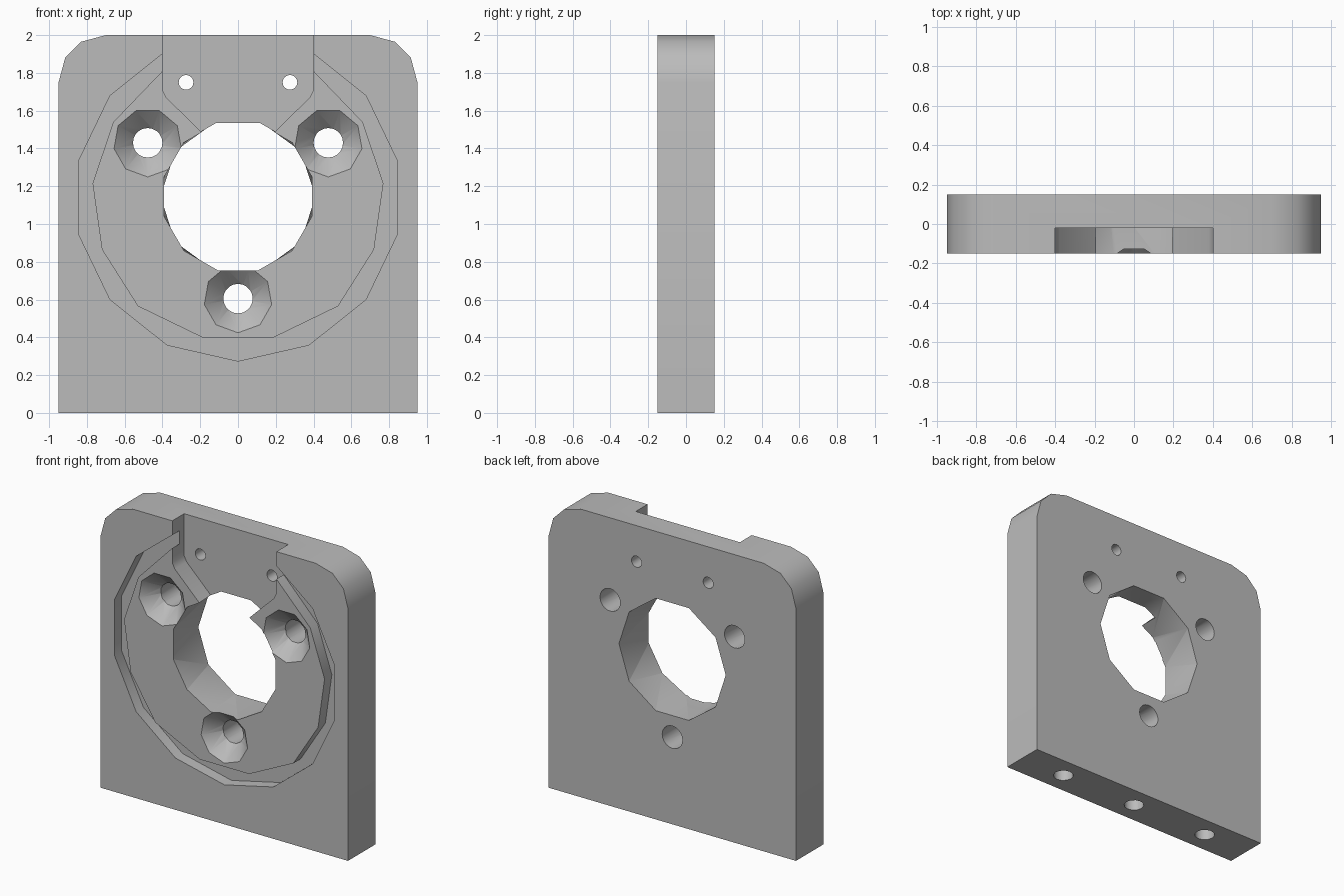
import bpy, bmesh, math

if "Cube" in bpy.data.objects:
    bpy.data.objects.remove(bpy.data.objects["Cube"], do_unlink=True)

T = 0.15           # half thickness
CZ = 1.145         # bore centre height
FRONT = -T - 0.05  # cutters start just outside the front

grey = bpy.data.materials.new("plain grey")
grey.use_nodes = True
grey.diffuse_color = (0.5, 0.5, 0.5, 1)
grey.node_tree.nodes["Principled BSDF"].inputs["Base Color"].default_value = (0.5, 0.5, 0.5, 1)


def ngon(cx, cz, r, n, start=-90):
    """Regular polygon in the x-z plane."""
    angles = [math.radians(start + 360 * i / n) for i in range(n)]
    return [(cx + r * math.cos(a), cz + r * math.sin(a)) for a in angles]


def mirrored(half):
    """Close a right-hand outline with its mirror image."""
    return half + [(-x, z) for x, z in reversed(half) if x > 0]


def loft(name, front, y0, back, y1):
    """Solid between two outlines; differing counts are bridged by a hull."""
    bm = bmesh.new()
    a = [bm.verts.new((x, y0, z)) for x, z in front]
    b = [bm.verts.new((x, y1, z)) for x, z in back]
    if len(a) == len(b):
        bm.faces.new(a)
        bm.faces.new(b[::-1])
        for i in range(len(a)):
            j = (i + 1) % len(a)
            bm.faces.new((a[j], a[i], b[i], b[j]))
    else:
        bmesh.ops.convex_hull(bm, input=bm.verts)
    bmesh.ops.recalc_face_normals(bm, faces=bm.faces)
    me = bpy.data.meshes.new(name)
    bm.to_mesh(me)
    bm.free()
    me.materials.append(grey)
    ob = bpy.data.objects.new(name, me)
    bpy.context.collection.objects.link(ob)
    return ob


def prism(name, outline, y0, y1):
    return loft(name, outline, y0, outline, y1)


def cut(target, cutter):
    """Subtract the cutter and discard it."""
    bpy.ops.object.select_all(action="DESELECT")
    bpy.context.view_layer.objects.active = target
    target.select_set(True)
    mod = target.modifiers.new("cut", "BOOLEAN")
    mod.operation = "DIFFERENCE"
    mod.solver = "EXACT"
    mod.object = cutter
    bpy.ops.object.modifier_apply(modifier=mod.name)
    bpy.data.objects.remove(cutter, do_unlink=True)


# Plate with rounded upper corners
plate = prism("mounting_plate", mirrored(
    [(0.95, 0), (0.95, 1.75), (0.915, 1.88), (0.83, 1.965), (0.70, 2.0)]), -T, T)

# Shallow ring groove around the raised disc
groove = prism("groove_cutter", ngon(0, 1.14, 0.866, 14), FRONT, -T + 0.08)
disc = prism("disc_cutter", mirrored(
    [(0.19, 0.40), (0.53, 0.565), (0.72, 0.865), (0.77, 1.215),
     (0.66, 1.54), (0.40, 1.81), (0.20, 1.88)]), FRONT - 0.1, 0)
cut(groove, disc)
cut(plate, groove)

# Notch running from the top edge into the bore
cut(plate, prism("notch_cutter", mirrored(
    [(0.115, 1.41), (0.38, 1.67), (0.40, 1.71), (0.40, 2.1)]), FRONT, -0.02))

# Faceted central bore
cut(plate, loft("bore_cutter", ngon(0, CZ, 0.405, 12, 15), -T - 0.002,
                ngon(0, CZ, 0.41, 10, 0), T + 0.002))

# Three countersunk screw holes
for x, z, turn in ((-0.478, 1.43, 150), (0.478, 1.43, 30), (0, 0.605, -90)):
    cut(plate, prism("screw_hole_cutter", ngon(x, z, 0.078, 20), FRONT, T + 0.05))
    cut(plate, loft("countersink_cutter", ngon(x, z, 0.182, 9, turn), -T - 0.001,
                    ngon(x, z, 0.078, 9, turn), -T + 0.10))

# Two small pin holes
for x in (-0.275, 0.275):
    cut(plate, prism("pin_hole_cutter", ngon(x, 1.75, 0.039, 16), FRONT, T + 0.05))

# Three blind holes in the underside
for x in (-0.6, 0, 0.6):
    drill = prism("base_hole_cutter", ngon(0, 0, 0.065, 12), -0.3, 0.05)
    drill.rotation_euler.x = -math.pi / 2
    drill.location.x = x
    bpy.context.view_layer.update()
    cut(plate, drill)

bpy.ops.object.select_all(action="DESELECT")
plate.select_set(True)
bpy.context.view_layer.objects.active = plate
bpy.ops.object.shade_smooth_by_angle(angle=math.radians(32))
